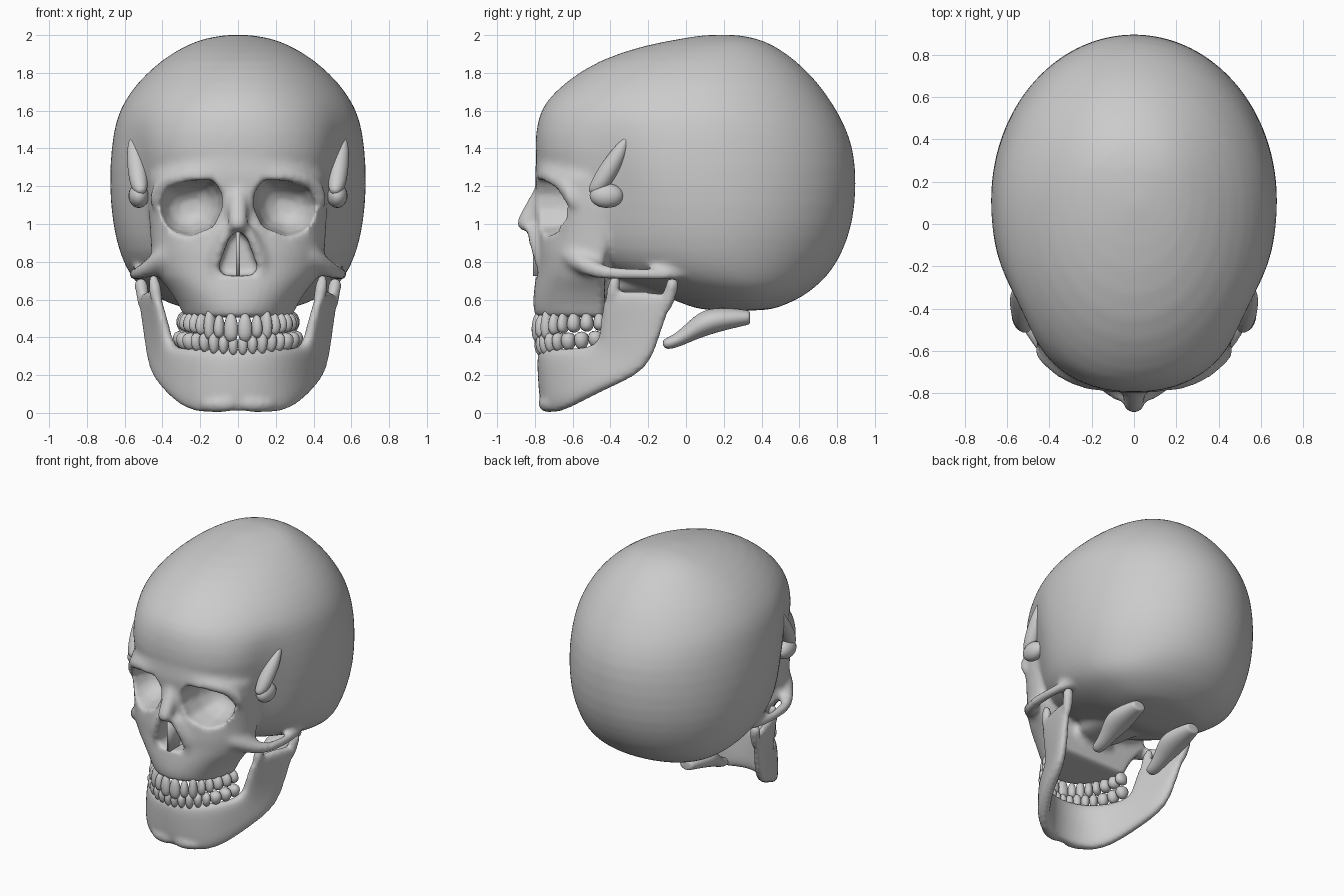
import bpy, bmesh, math
from mathutils import Vector, Matrix

if "Cube" in bpy.data.objects:
    bpy.data.objects.remove(bpy.data.objects["Cube"])


def finish(name, bm):
    bmesh.ops.recalc_face_normals(bm, faces=bm.faces)
    me = bpy.data.meshes.new(name)
    bm.to_mesh(me)
    bm.free()
    for p in me.polygons:
        p.use_smooth = True
    ob = bpy.data.objects.new(name, me)
    bpy.context.collection.objects.link(ob)
    return ob


def modify(ob, kind, **props):
    m = ob.modifiers.new(kind, kind)
    for k, v in props.items():
        setattr(m, k, v)
    bpy.context.view_layer.objects.active = ob
    bpy.ops.object.modifier_apply(modifier=m.name)


def loft(name, rings, subsurf=0):
    bm = bmesh.new()
    rows = [[bm.verts.new(p) for p in r] for r in rings]
    n = len(rows[0])
    for a, b in zip(rows, rows[1:]):
        for i in range(n):
            bm.faces.new((a[i], a[(i + 1) % n], b[(i + 1) % n], b[i]))
    bm.faces.new(rows[0])
    bm.faces.new(rows[-1])
    ob = finish(name, bm)
    if subsurf:
        modify(ob, 'SUBSURF', levels=subsurf)
    return ob


def tube(name, pts, side=1, subsurf=1, stretch=1):
    P = [Vector((p[0] * side, p[1], p[2])) for p in pts]
    rings = []
    for i, p in enumerate(P):
        t = P[min(i + 1, len(P) - 1)] - P[max(i - 1, 0)]
        q = t.to_track_quat('Z', 'Y')
        ring = [q @ Vector((pts[i][3] * math.cos(a), pts[i][3] * math.sin(a), 0))
                for a in [k * math.tau / 12 for k in range(12)]]
        rings.append([p + Vector((v.x * stretch, v.y, v.z)) for v in ring])
    return loft(name, rings, subsurf)


def spow(v, e):
    return math.copysign(abs(v) ** e, v)


def fuse(name, parts, voxel, cutters=(), smooth=4):
    bpy.ops.object.select_all(action='DESELECT')
    for p in parts:
        p.select_set(True)
    ob = parts[0]
    bpy.context.view_layer.objects.active = ob
    bpy.ops.object.join()
    ob.name = name
    modify(ob, 'REMESH', mode='VOXEL', voxel_size=voxel)
    for c in cutters:
        modify(ob, 'BOOLEAN', operation='DIFFERENCE', object=c, solver='EXACT')
        bpy.data.objects.remove(c)
    if cutters:
        modify(ob, 'REMESH', mode='VOXEL', voxel_size=voxel * 0.9)
    modify(ob, 'SMOOTH', factor=0.5, iterations=smooth)
    for p in ob.data.polygons:
        p.use_smooth = True
    return ob


# braincase: z, front y, back y, half width; square forehead, pinched temples
slices = [(.54, .12, .42, .2), (.56, .02, .5, .32), (.615, -.1, .62, .44), (.67, -.27, .69, .525),
          (.74, -.48, .765, .58), (.85, -.62, .83, .63), (1, -.69, .885, .665), (1.2, -.775, .905, .683),
          (1.4, -.808, .892, .673), (1.55, -.788, .83, .648), (1.64, -.753, .775, .608), (1.75, -.645, .70, .535),
          (1.87, -.465, .58, .405), (1.95, -.21, .46, .27), (1.985, 0, .37, .17), (2.003, .1, .26, .05)]
rings = []
for z, yf, yb, w in slices:
    yc = (yf + yb) / 2 + .05
    ring = []
    for k in range(48):
        a = k * math.tau / 48
        c = math.cos(a)
        y = yc + c * (yb - yc if c > 0 else yc - yf)
        e = 1 - (.16 * math.exp(-((z - 1.4) / .22) ** 2) if c < 0 else 0)
        pinch = 1 - .115 * math.exp(-((y + .43) / .16) ** 2 - ((z - 1.22) / .28) ** 2)
        ring.append((w * spow(math.sin(a), e) * pinch, y, z))
    rings.append(ring)
parts = [loft("cranium", rings, 1)]

# face block and upper jaw: z, front y, half width, squareness
slices = [(1.4, -.79, .37, 2.2), (1.25, -.80, .475, 2.5), (1.1, -.785, .475, 2.4), (.95, -.785, .465, 2.3),
          (.85, -.79, .46, 2.3), (.78, -.79, .455, 2.2), (.72, -.795, .425, 2.2), (.65, -.805, .365, 2.2),
          (.58, -.81, .32, 2.1), (.505, -.8, .285, 2)]
rings = []
for z, yf, w, n in slices:
    arc = [math.pi * k / 24 for k in range(25)]
    rings.append([(w * spow(math.cos(a), 2 / n), -.43 + (yf + .43) * spow(math.sin(a), 2 / n), z) for a in arc])
parts.append(loft("face", rings))

# nasal bones, skull base, brow, cheek arch and nasal rim
parts.append(tube("nasal", [(0, -.75, 1.2, .05), (0, -.795, 1.1, .05), (0, -.853, 1.01, .05), (0, -.863, .96, .045)],
                  1, 1, 1.1))
parts.append(tube("base", [(0, -.5, .68, .06), (0, -.2, .67, .06), (0, .15, .64, .06)], 1, 1, 3))
for s in (1, -1):
    parts.append(tube("brow", [(.08, -.765, 1.23, .03), (.2, -.765, 1.265, .035), (.34, -.71, 1.255, .035),
                               (.44, -.62, 1.19, .033), (.45, -.59, 1.08, .03)], s))
    parts.append(tube("arch", [(.33, -.655, .86, .05), (.41, -.575, .81, .06), (.465, -.51, .765, .05),
                               (.53, -.43, .74, .038), (.555, -.27, .732, .033), (.54, -.1, .73, .033),
                               (.5, .02, .74, .03)], s))
    parts.append(tube("rim", [(.04, -.825, .99, .038), (.09, -.795, .9, .035), (.13, -.775, .8, .035),
                              (.12, -.765, .72, .03)], s))

# eye socket and nasal opening cutters
socket = [(.085, 1.16), (.085, 1.08), (.13, .985), (.255, .935), (.35, .955), (.405, 1.01), (.43, 1.1),
          (.385, 1.195), (.25, 1.23), (.13, 1.235)]
cutters = []
for s in (1, -1):
    cutters.append(loft("socket_cutter", [[(s * (.255 + (x - .255) * k), y, 1.09 + (z - 1.09) * k) for x, z in socket]
                        for y, k in ((-1, 1), (-.72, 1), (-.6, .88), (-.52, .65), (-.48, .3))]))
hole = [(0, .965), (.045, .93), (.075, .85), (.105, .77), (.08, .73), (0, .725),
        (-.08, .73), (-.105, .77), (-.075, .85), (-.045, .93)]
cutters.append(loft("nose_cutter", [[(x, y, z) for x, z in hole] for y in (-1, -.62)]))
fuse("skull", parts, .02, cutters, 3)

# nasal septum
bm = bmesh.new()
bmesh.ops.create_cube(bm, size=1, matrix=Matrix.Translation((0, -.71, .85)) @ Matrix.Diagonal((.022, .2, .25, 1)))
finish("septum", bm)

# lower jaw: upper/front edge and lower/rear edge along the half arch, thickness
st = [((0, -.76, .34), (0, -.745, .02), .09), ((.14, -.73, .34), (.19, -.7, -.01), .09),
      ((.25, -.64, .34), (.305, -.59, .04), .09), ((.315, -.53, .345), (.395, -.41, .135), .085),
      ((.36, -.46, .37), (.455, -.2, .22), .075), ((.385, -.45, .48), (.48, -.14, .41), .07),
      ((.42, -.44, .6), (.505, -.085, .56), .06), ((.435, -.4, .65), (.512, -.065, .64), .05)]
full = [((-a[0], *a[1:]), (-b[0], *b[1:]), t) for a, b, t in st[:0:-1]] + st
full = [(Vector(a), Vector(b), t) for a, b, t in full]
rings = []
for i, (a, b, t) in enumerate(full):
    p, q = full[max(i - 1, 0)], full[min(i + 1, len(full) - 1)]
    nrm = (q[0] + q[1] - p[0] - p[1]).cross(a - b).normalized()
    rings.append([(a + b) / 2 + (a - b) / 2 * spow(math.cos(u), .6) + nrm * t / 2 * spow(math.sin(u), .6)
                  for u in [k * math.tau / 24 for k in range(24)]])
parts = [loft("jaw", rings, 2)]
for s in (1, -1):
    parts.append(tube("coronoid", [(.42, -.4, .56, .03), (.44, -.385, .65, .04), (.45, -.37, .74, .025)], s))
    parts.append(tube("condyle", [(.49, -.12, .52, .03), (.505, -.085, .62, .035), (.515, -.07, .69, .04),
                                  (.515, -.07, .715, .025)], s))
    parts.append(tube("chin", [(0, -.75, .055, .048), (.12, -.73, .045, .05), (.21, -.68, .05, .04)], s))
fuse("mandible", parts, .016)


# teeth set along an arch: width, lowest z, highest z
def teeth(name, rx, ry, rows, flip):
    bm = bmesh.new()
    for s in (1, -1):
        end = 0
        for w, lo, hi in rows:
            step = .93 * w / math.hypot(rx * math.cos(end), ry * math.sin(end))
            a = end + step / 2
            end += step
            pos = Vector((s * rx * math.sin(a), -.44 - ry * math.cos(a), (lo + hi) / 2))
            depth = .06 + .04 * math.sin(a)
            yaw = math.atan2(s * ry * math.sin(a), rx * math.cos(a))
            mat = (Matrix.Translation(pos) @ Matrix.Rotation(yaw, 4, 'Z')
                   @ Matrix.Diagonal((w * 1.3, depth * 1.25, (hi - lo) * 1.2, 1)))
            vs = bmesh.ops.create_cube(bm, size=1)["verts"]
            for v in vs:
                k = .65 if v.co.z * flip > 0 else 1.1
                v.co.x *= k
                v.co.y *= k
                v.co = mat @ v.co
    modify(finish(name, bm), 'SUBSURF', levels=2)


teeth("upper_teeth", .275, .35, [(.08, .375, .53), (.06, .395, .52), (.062, .385, .55), (.058, .41, .53),
                                 (.058, .42, .53), (.075, .425, .53), (.075, .43, .53), (.065, .435, .53)], 1)
teeth("lower_teeth", .3, .335, [(.055, .305, .405), (.055, .31, .41), (.06, .31, .425), (.06, .32, .425),
                                (.06, .325, .425), (.08, .33, .425), (.08, .335, .43), (.08, .345, .435)], -1)

# loose temple blades, knobs and the two struts under the base
for s, side in ((1, "right"), (-1, "left")):
    tube(side + "_temple_blade", [(.565, -.312, 1.46, .012), (.548, -.35, 1.38, .045), (.53, -.42, 1.27, .055),
                                  (.52, -.47, 1.19, .047), (.51, -.51, 1.165, .02)], s, 2)
    bm = bmesh.new()
    bmesh.ops.create_uvsphere(bm, u_segments=20, v_segments=12, radius=1, matrix=Matrix.Translation(
        (s * .525, -.42, 1.15)) @ Matrix.Diagonal((.055, .09, .065, 1)))
    finish(side + "_temple_knob", bm)
    tube(side + "_base_strut", [(.235, -.125, .36, .03), (.235, -.06, .375, .035), (.235, .02, .425, .048),
                                (.235, .11, .485, .075), (.235, .22, .5, .06), (.235, .33, .505, .04),
                                (.235, .34, .505, .035)], s, 2, 1.4)
